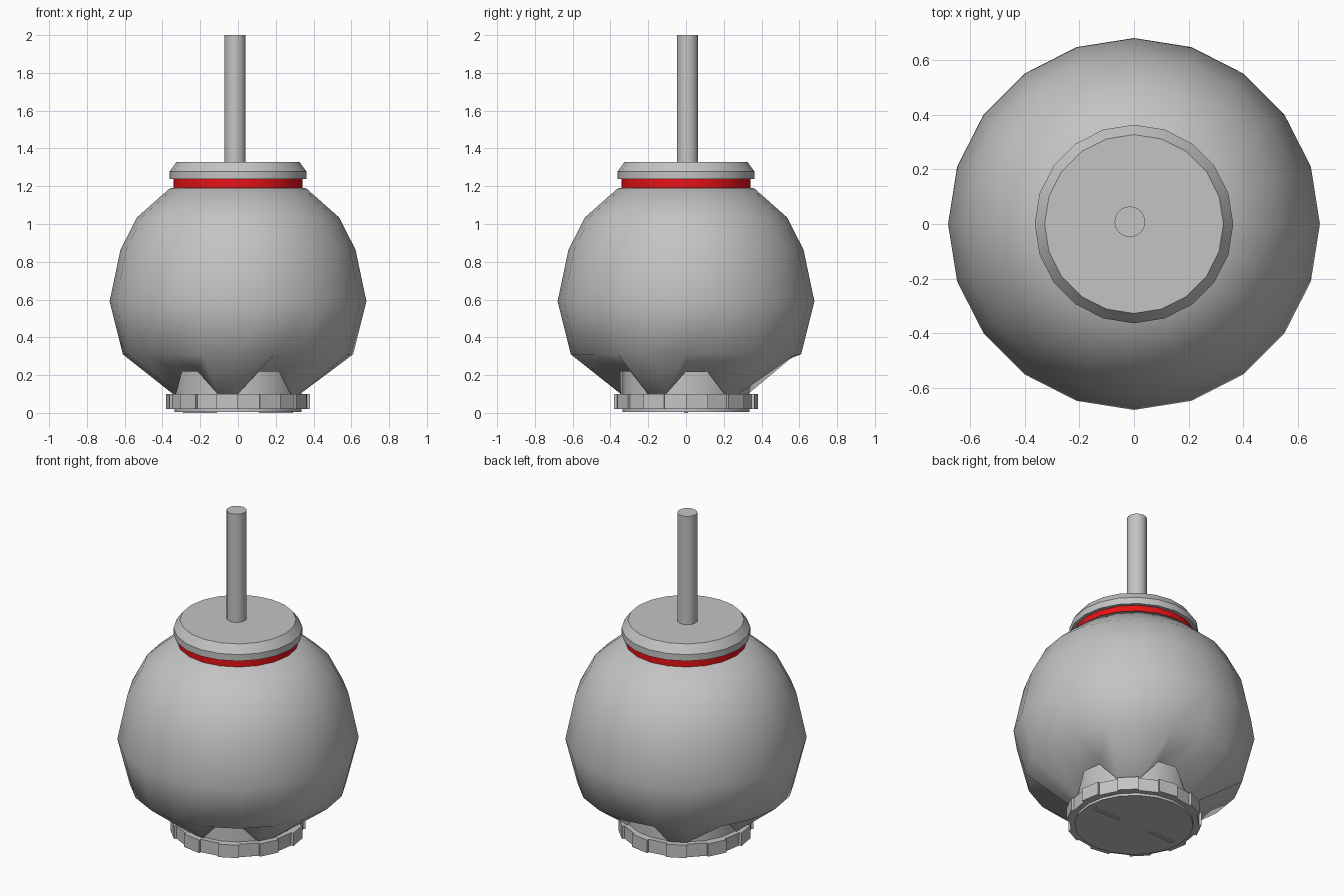
import bpy, bmesh, math

if "Cube" in bpy.data.objects:
    bpy.data.objects.remove(bpy.data.objects["Cube"])

SEG = 20


def material(name, rgb):
    m = bpy.data.materials.new(name)
    m.diffuse_color = (*rgb, 1)
    m.use_nodes = True
    m.node_tree.nodes["Principled BSDF"].inputs["Base Color"].default_value = m.diffuse_color
    return m


GREY = material("metal grey", (0.55, 0.55, 0.55))
RED = material("signal red", (0.8, 0.006, 0.008))


def rings_to_object(name, rings, mat, angle, cap_top=True, cap_bottom=True):
    """Skin a stack of point rings (bottom to top) into one object."""
    bm = bmesh.new()
    rows = [[bm.verts.new(p) for p in ring] for ring in rings]
    n = len(rows[0])
    for a, b in zip(rows, rows[1:]):
        for i in range(n):
            j = (i + 1) % n
            bm.faces.new((a[i], a[j], b[j], b[i]))
    if cap_bottom:
        bm.faces.new(rows[0][::-1])
    if cap_top:
        bm.faces.new(rows[-1])
    mesh = bpy.data.meshes.new(name)
    bm.to_mesh(mesh)
    bm.free()
    mesh.materials.append(mat)
    mesh.shade_smooth()
    mesh.set_sharp_from_angle(angle=math.radians(angle))
    ob = bpy.data.objects.new(name, mesh)
    bpy.context.collection.objects.link(ob)
    return ob


def circle(r, z, n=SEG, cx=0.0, cy=0.0):
    return [(cx + r * math.cos(math.tau * k / n),
             cy + r * math.sin(math.tau * k / n), z) for k in range(n)]


def lathe(name, profile, mat, angle=30, n=SEG, cx=0.0, cy=0.0):
    return rings_to_object(name, [circle(r, z, n, cx, cy) for r, z in profile],
                           mat, angle)


# Round body; five notches are pulled up and in along the lower rim
rim = [hi if k % 4 in (0, 1) else lo for k, (lo, hi) in
       enumerate(zip(circle(0.345, 0.10), circle(0.365, 0.22)))]
body_profile = [(0.61, 0.31), (0.68, 0.59), (0.622, 0.865), (0.535, 1.035),
                (0.36, 1.19)]
rings_to_object("round_body", [rim] + [circle(r, z) for r, z in body_profile],
                GREY, 60, cap_bottom=False)

# Neck seen through the notches
lathe("lower_neck", [(0.335, 0.09), (0.335, 0.30)], GREY)

# Base ring with ten stepped grips
def grip_ring(z):
    pts = []
    for k in range(SEG):
        r = 0.381 if k % 2 == 0 else 0.366
        for a in (k, k + 1):
            t = math.tau * a / SEG
            pts.append((r * math.cos(t), r * math.sin(t), z))
    return pts

rings_to_object("base_grip_ring", [grip_ring(0.02), grip_ring(0.10)], GREY, 10)

# Bottom plate with two narrow bars
lathe("bottom_plate", [(0.335, 0.005), (0.335, 0.03)], GREY)
for side, name in ((-1, "left_bottom_bar"), (1, "right_bottom_bar")):
    def bar(z):
        cx = side * 0.2
        return [(cx + sx * 0.09, sy * 0.01, z)
                for sx, sy in ((-1, -1), (1, -1), (1, 1), (-1, 1))]
    rings_to_object(name, [bar(0.0), bar(0.008)], GREY, 30)

# Red band, bevelled lid and the slim pin on top
lathe("red_band", [(0.342, 1.18), (0.342, 1.24)], RED)
lathe("lid", [(0.363, 1.237), (0.363, 1.277), (0.327, 1.327)], GREY)
lathe("pin", [(0.056, 1.32), (0.056, 2.0)], GREY, 40, 24, -0.015, 0.008)
